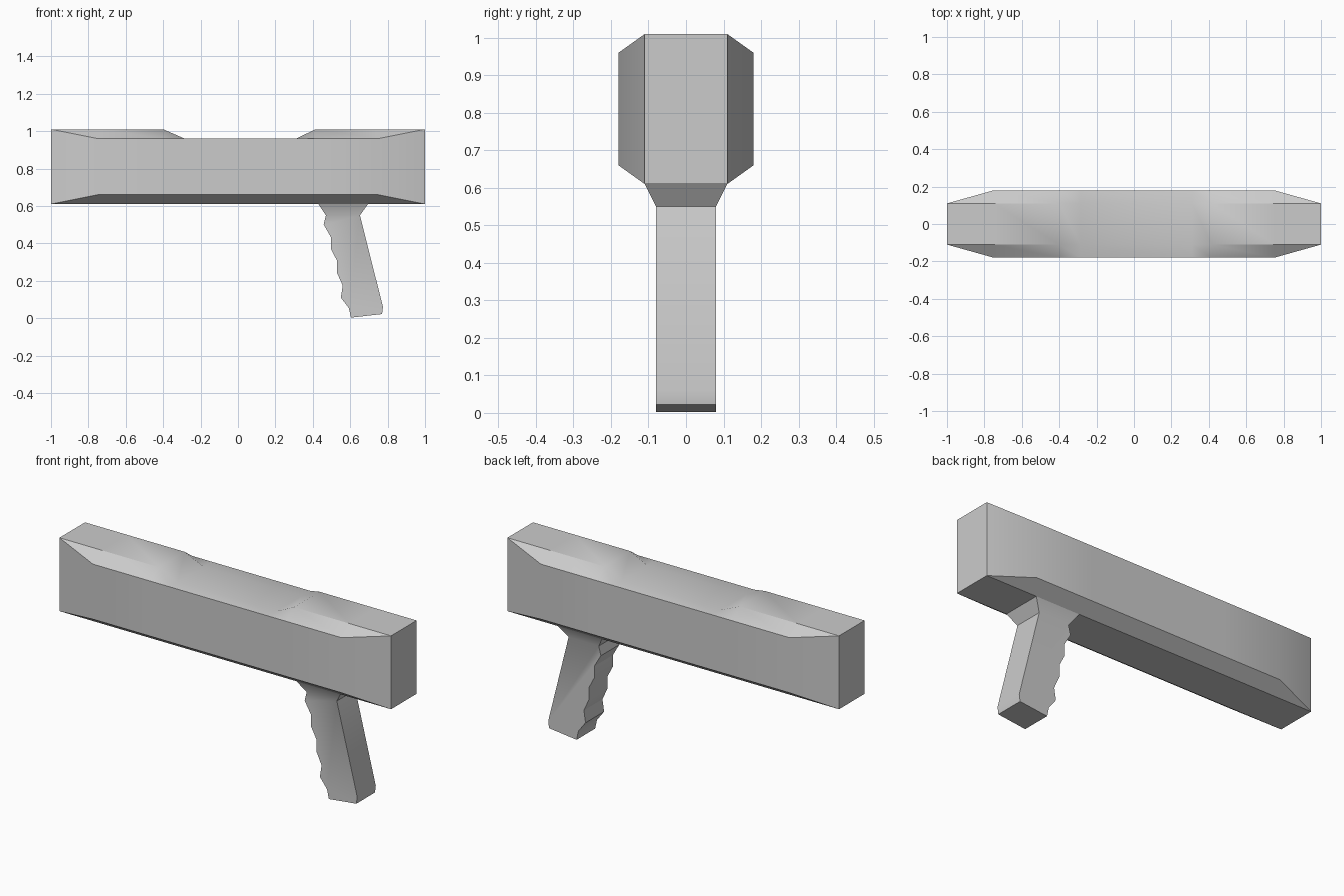
import bpy, bmesh

if "Cube" in bpy.data.objects:
    bpy.data.objects.remove(bpy.data.objects["Cube"])


def finish(bm, name):
    bmesh.ops.remove_doubles(bm, verts=bm.verts[:], dist=0.0005)
    bmesh.ops.recalc_face_normals(bm, faces=bm.faces[:])
    mesh = bpy.data.meshes.new(name)
    bm.to_mesh(mesh)
    bm.free()
    obj = bpy.data.objects.new(name, mesh)
    bpy.context.collection.objects.link(obj)
    bpy.ops.object.select_all(action='DESELECT')
    obj.select_set(True)
    bpy.context.view_layer.objects.active = obj
    bpy.ops.object.shade_smooth_by_angle(angle=0.52)
    return obj


# Body: octagonal sections along x, pinched to rectangles at both ends
LOW, SHOULDER_LOW, SHOULDER, TOP = 0.61, 0.66, 0.96, 1.01
stations = [(-1, 0.11, TOP), (-0.75, 0.18, TOP), (-0.40, 0.18, TOP),
            (-0.285, 0.18, SHOULDER), (0.31, 0.18, SHOULDER),
            (0.415, 0.18, TOP), (0.75, 0.18, TOP), (1, 0.11, TOP)]
bm = bmesh.new()
rings = []
for x, w, top in stations:
    pinched = w < 0.15
    lo = LOW if pinched else SHOULDER_LOW
    hi = TOP if pinched else SHOULDER
    half = [(0.11, LOW), (w, lo), (w, hi), (0.11, top)]
    section = half + [(-y, z) for y, z in reversed(half)]
    rings.append([bm.verts.new((x, y, z)) for y, z in section])
for a, b in zip(rings, rings[1:]):
    for i in range(8):
        j = (i + 1) % 8
        bm.faces.new((a[i], a[j], b[j], b[i]))
# End caps use the four corners of the pinched rectangles
bmesh.ops.remove_doubles(bm, verts=bm.verts[:], dist=0.0005)
bmesh.ops.holes_fill(bm, edges=[e for e in bm.edges if e.is_boundary], sides=8)
finish(bm, "body")

# Grip: wavy finger profile (x, z), extruded in y
profile = [(0.47, 0.55), (0.458, 0.50), (0.497, 0.433), (0.497, 0.37),
           (0.528, 0.31), (0.528, 0.245), (0.56, 0.175), (0.55, 0.11),
           (0.593, 0.053), (0.604, 0.003), (0.77, 0.022), (0.775, 0.06),
           (0.652, 0.55)]
bm = bmesh.new()
near = [bm.verts.new((x, -0.08, z)) for x, z in profile]
far = [bm.verts.new((x, 0.08, z)) for x, z in profile]
bm.faces.new(near)
bm.faces.new(far[::-1])
for i in range(len(profile) - 1):
    bm.faces.new((near[i], near[i + 1], far[i + 1], far[i]))
# Flared collar joining the grip to the underside of the body
neck = [near[0], near[-1], far[-1], far[0]]
collar = [bm.verts.new((x, y, LOW)) for x, y in
          ((0.43, -0.11), (0.695, -0.11), (0.695, 0.11), (0.43, 0.11))]
for i in range(4):
    j = (i + 1) % 4
    bm.faces.new((neck[i], neck[j], collar[j], collar[i]))
finish(bm, "grip")
